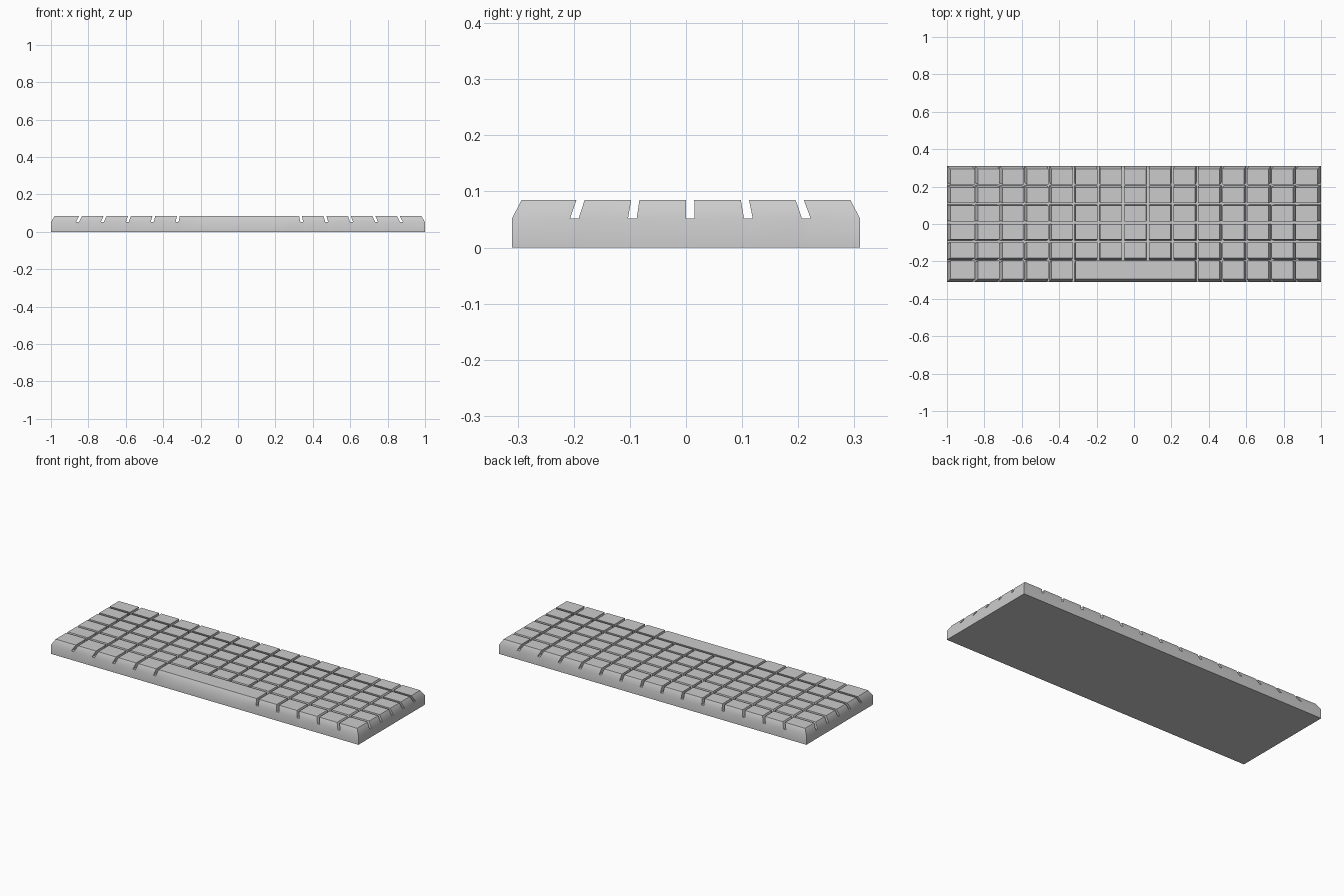
import bpy, bmesh, math

if "Cube" in bpy.data.objects:
    bpy.data.objects.remove(bpy.data.objects["Cube"])

HALF_X, HALF_Y = 1.0, 0.31
COLS, ROWS = 15, 6
GAP = 0.0155
Z_BASE, Z_TOP = 0.052, 0.085
TAPER_X, TAPER_Y = 0.98, 0.945
SPACE_COLS = (5, 9)          # columns merged into the long key, front row


def lines(half, count):
    """Grid lines: key edges alternating with groove edges."""
    pitch = 2 * half / count
    out = [-half]
    for k in range(1, count):
        edge = -half + k * pitch
        out += [edge, edge + GAP]
    return out + [half]


xs, ys = lines(HALF_X, COLS), lines(HALF_Y, ROWS)
bm = bmesh.new()
grid = [[bm.verts.new((x, y, Z_BASE)) for x in xs] for y in ys]

# Deck: key cells sit at even grid indices, grooves at odd ones
keys = []
for j in range(len(ys) - 1):
    for i in range(len(xs) - 1):
        f = bm.faces.new((grid[j][i], grid[j][i + 1],
                          grid[j + 1][i + 1], grid[j + 1][i]))
        in_space = j == 0 and 2 * SPACE_COLS[0] <= i <= 2 * SPACE_COLS[1]
        if (i % 2 == 0 and j % 2 == 0) or in_space:
            keys.append(f)
rim = [e for e in bm.edges if e.is_boundary]

# Body: walls down to the ground and a closed underside
walls = bmesh.ops.extrude_edge_only(bm, edges=rim)["geom"]
for v in walls:
    if isinstance(v, bmesh.types.BMVert):
        v.co.z = 0
bmesh.ops.holes_fill(bm, edges=[e for e in bm.edges if e.is_boundary], sides=0)

# Keys: raised and drawn in toward the centre of the board
raised = bmesh.ops.extrude_face_region(bm, geom=keys)["geom"]
bmesh.ops.delete(bm, geom=[f for f in keys if f.is_valid], context="FACES_ONLY")
for v in raised:
    if isinstance(v, bmesh.types.BMVert):
        v.co = (v.co.x * TAPER_X, v.co.y * TAPER_Y, Z_TOP)

# Clear loose leftovers under the long key
bmesh.ops.delete(bm, geom=[e for e in bm.edges if not e.link_faces], context="EDGES")
bmesh.ops.recalc_face_normals(bm, faces=bm.faces)

mesh = bpy.data.meshes.new("keyboard")
bm.to_mesh(mesh)
bm.free()
obj = bpy.data.objects.new("keyboard", mesh)
bpy.context.collection.objects.link(obj)
bpy.context.view_layer.objects.active = obj
obj.select_set(True)
bpy.ops.object.shade_smooth_by_angle(angle=math.radians(40))
